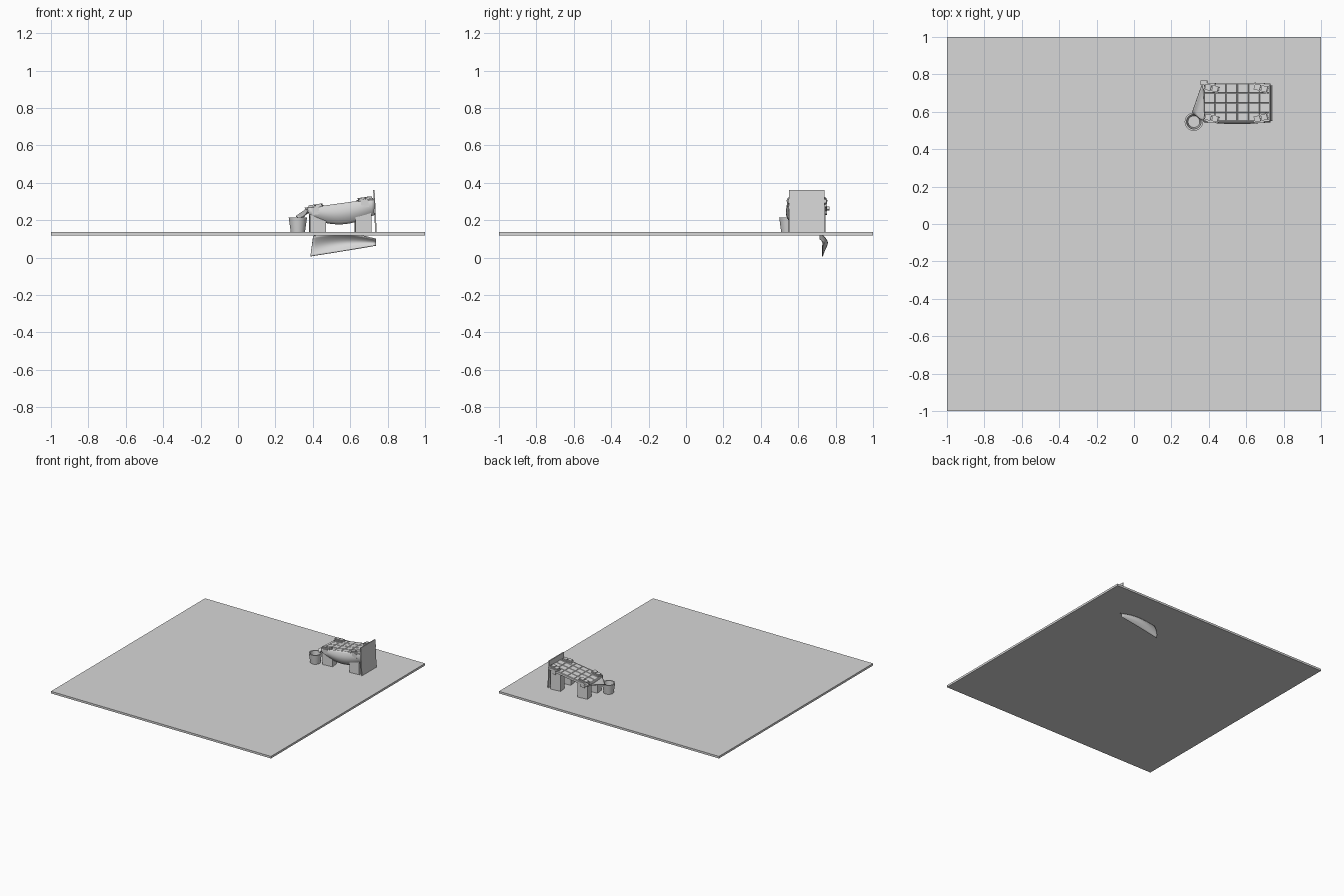
import bpy, bmesh, math
from math import sin, pi
from mathutils import Matrix, Vector

if "Cube" in bpy.data.objects:
    bpy.data.objects.remove(bpy.data.objects["Cube"])

grey = bpy.data.materials.new("plain grey")
grey.use_nodes = True
grey.diffuse_color = (0.68, 0.68, 0.68, 1)
grey.node_tree.nodes["Principled BSDF"].inputs["Base Color"].default_value = grey.diffuse_color

TILT = -0.146  # slope of the bed, rising towards +x


def bed_z(x):
    return 0.262 + 0.147 * (x - 0.37)


def finish(name, bm, smooth=False):
    bmesh.ops.recalc_face_normals(bm, faces=bm.faces[:])
    mesh = bpy.data.meshes.new(name)
    bm.to_mesh(mesh)
    bm.free()
    mesh.materials.append(grey)
    ob = bpy.data.objects.new(name, mesh)
    bpy.context.collection.objects.link(ob)
    if smooth:
        bpy.ops.object.select_all(action="DESELECT")
        ob.select_set(True)
        bpy.context.view_layer.objects.active = ob
        bpy.ops.object.shade_smooth_by_angle(angle=math.radians(40))
    return ob


def box(name, centre, size, tilt=0, turn=0):
    bm = bmesh.new()
    m = (Matrix.Translation(centre) @ Matrix.Rotation(turn, 4, "Z")
         @ Matrix.Rotation(tilt, 4, "Y") @ Matrix.Diagonal((*size, 1)))
    bmesh.ops.create_cube(bm, size=1, matrix=m)
    return finish(name, bm)


def sheet(name, func, nu, nv, thickness):
    """Curved sheet from a function of u and v, given thickness."""
    bm = bmesh.new()
    rows = [[bm.verts.new(func(i / nu, j / nv)) for j in range(nv + 1)] for i in range(nu + 1)]
    for a, b in zip(rows, rows[1:]):
        for j in range(nv):
            bm.faces.new((a[j], b[j], b[j + 1], a[j + 1]))
    ob = finish(name, bm, True)
    mod = ob.modifiers.new("thickness", "SOLIDIFY")
    mod.thickness = thickness
    mod.offset = 0
    return ob


# Ground slab and upright end board
box("ground_slab", (0, 0, 0.1275), (2, 2, 0.017))
box("end_board", (0.732, 0.645, 0.248), (0.008, 0.19, 0.226), tilt=-0.05)

# Bed panel with a grid of raised tiles
bm = bmesh.new()
cols, rows = 6, 4
m = Matrix.Translation((0.552, 0.648, bed_z(0.552) - 0.004)) @ Matrix.Rotation(TILT, 4, "Y")
bmesh.ops.create_grid(bm, x_segments=cols, y_segments=rows, size=0.5,
                      matrix=m @ Matrix.Diagonal((0.36, 0.205, 1, 1)))
tiles = bm.faces[:]
base = bmesh.ops.extrude_face_region(bm, geom=tiles, use_keep_orig=True)
moved = [v for v in base["geom"] if isinstance(v, bmesh.types.BMVert)]
bmesh.ops.translate(bm, verts=moved, vec=(0, 0, -0.018))
bmesh.ops.inset_individual(bm, faces=tiles, thickness=0.004, depth=0)
bmesh.ops.translate(bm, verts=list({v for f in tiles for v in f.verts}), vec=(0, 0, 0.004))
finish("bed_panel", bm)

# Side shell on the front edge, and its fallen twin under the slab


def front_shell(u, v):
    depth = 0.055 + 0.03 * u + 0.04 * sin(pi * u)
    y = 0.55 - 0.02 * sin(pi * v * 0.85) * (0.4 + 0.6 * sin(pi * u)) + 0.025 * v * v
    x = 0.37 + 0.36 * u + 0.015 * v * (1 - u)
    return x, y, 0.265 + 0.05 * u - depth * v


def fallen_shell(u, v):
    depth = 0.108 - 0.073 * u + 0.022 * sin(pi * u)
    y = 0.73 + 0.033 * sin(pi * v) * (0.4 + 0.6 * sin(pi * u)) - 0.015 * v
    return 0.387 + 0.35 * u + 0.015 * v * (1 - u), y, 0.007 + 0.058 * u + depth * v


sheet("front_shell", front_shell, 20, 10, 0.005)
sheet("fallen_shell", fallen_shell, 20, 10, 0.005)

# Chute that narrows from the low end of the bed to the cup


def chute(u, v):
    near = Vector((0.38, 0.548, 0.258)).lerp(Vector((0.355, 0.562, 0.222)), u)
    far = Vector((0.368, 0.76, 0.262)).lerp(Vector((0.31, 0.595, 0.222)), u)
    p = near.lerp(far, v)
    p.z -= 0.02 * sin(pi * v) * (1 - 0.5 * u)
    return p


sheet("chute", chute, 8, 10, 0.005)
box("chute_corner", (0.375, 0.755, 0.262), (0.035, 0.022, 0.016), tilt=TILT)

# Open cup turned as a thin walled ring profile
bm = bmesh.new()
profile = [(0, 0.137), (0.038, 0.137), (0.049, 0.215), (0.039, 0.215), (0.031, 0.145), (0, 0.145)]
verts = [bm.verts.new((r, 0, z)) for r, z in profile]
edges = [bm.edges.new(p) for p in zip(verts, verts[1:])]
bmesh.ops.spin(bm, geom=verts + edges, axis=(0, 0, 1), cent=(0, 0, 0), angle=2 * pi, steps=32)
bmesh.ops.remove_doubles(bm, verts=bm.verts[:], dist=0.0005)
bmesh.ops.translate(bm, verts=bm.verts[:], vec=(0.32, 0.547, 0))
finish("cup", bm, True)

# Four corners: leg block, twin pads on a plate, and a hanging clip
for end, px, lx in (("low", 0.415, 0.425), ("high", 0.678, 0.668)):
    for side, s in (("front", -1), ("back", 1)):
        tag = end + "_" + side
        y = 0.647 + 0.08 * s
        turn = -0.25 * s if end == "high" else -0.2
        top = bed_z(lx) - 0.022
        box(tag + "_leg", (lx, 0.647 + 0.066 * s, (0.134 + top) / 2),
            (0.085, 0.06, top - 0.134), turn=0.1)
        box(tag + "_pad_plate", (px, y, bed_z(px) + 0.003), (0.08, 0.042, 0.008), TILT, turn)
        for k in (-1, 1):
            dx, dy = 0.019 * k * math.cos(turn), 0.019 * k * sin(turn)
            box(tag + "_pad", (px + dx, y + dy, bed_z(px + dx) + 0.01),
                (0.032, 0.032, 0.012), TILT, turn)
        box(tag + "_clip", (px, 0.647 + 0.103 * s, bed_z(px) - 0.018),
            (0.04, 0.008, 0.04), TILT)
